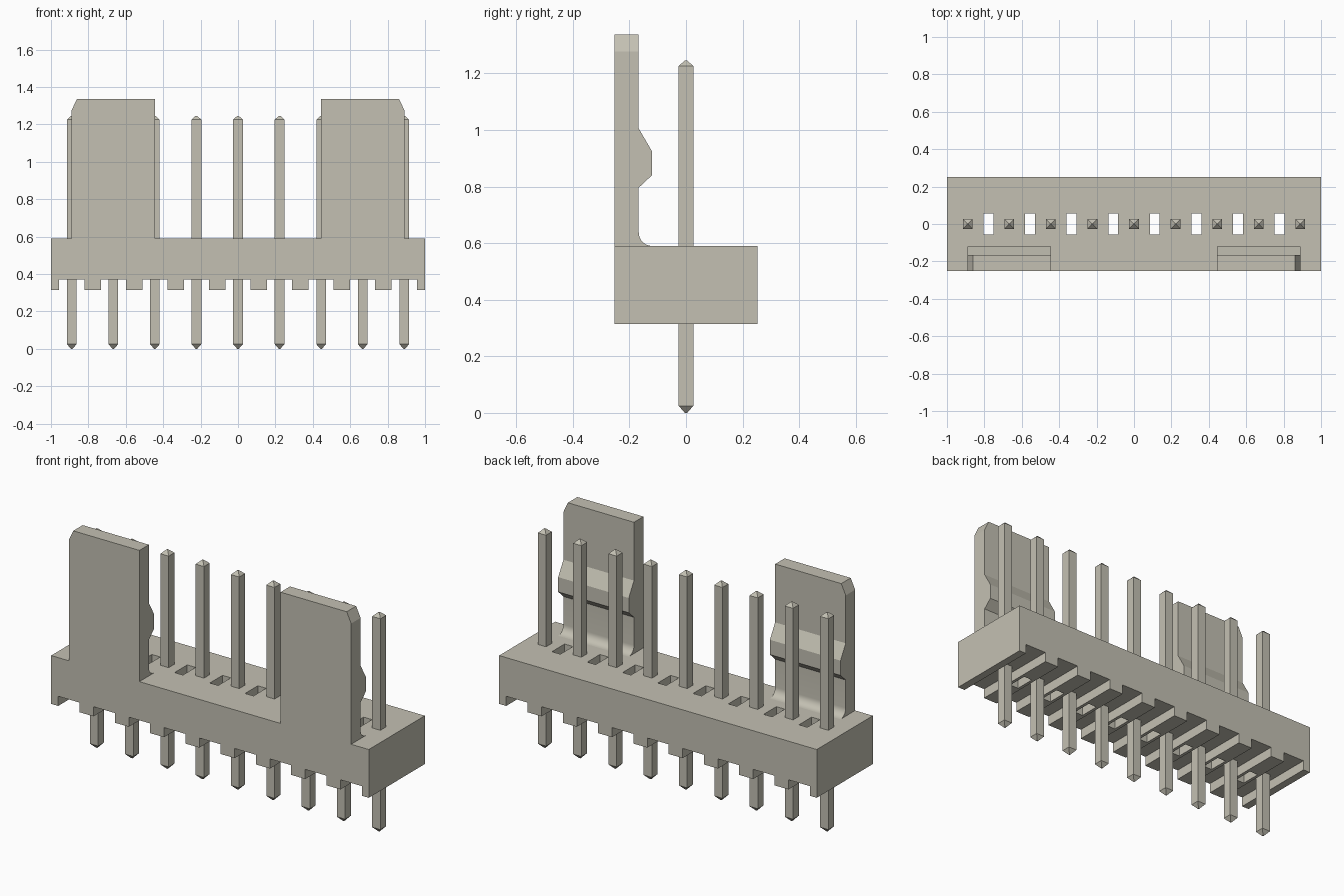
import bpy
import bmesh
import math
from mathutils import Vector

cube = bpy.data.objects.get("Cube")
if cube:
    bpy.data.objects.remove(cube, do_unlink=True)

PITCH = 2 / 9
PINS = 9
BASE_BOTTOM, GROOVE_TOP, BASE_TOP = 0.315, 0.37, 0.59
DEPTH = 0.252
PIN_XS = [(i - (PINS - 1) / 2) * PITCH for i in range(PINS)]

COLOUR = (0.55, 0.53, 0.45, 1)
mat = bpy.data.materials.new("warm grey")
mat.use_nodes = True
mat.diffuse_color = COLOUR
mat.node_tree.nodes["Principled BSDF"].inputs["Base Color"].default_value = COLOUR


def finish(bm, name):
    bmesh.ops.recalc_face_normals(bm, faces=bm.faces[:])
    mesh = bpy.data.meshes.new(name)
    bm.to_mesh(mesh)
    bm.free()
    mesh.materials.append(mat)
    ob = bpy.data.objects.new(name, mesh)
    bpy.context.collection.objects.link(ob)
    return ob


def extrude(points, direction):
    """Closed prism from a planar outline."""
    bm = bmesh.new()
    face = bm.faces.new([bm.verts.new(p) for p in points])
    new = bmesh.ops.extrude_face_region(bm, geom=[face], use_keep_orig=True)["geom"]
    bmesh.ops.translate(bm, vec=direction,
                        verts=[g for g in new if isinstance(g, bmesh.types.BMVert)])
    return bm


# Base: outline with a groove below every pin, extruded front to back
outline = [(-1, BASE_TOP), (-1, BASE_BOTTOM)]
for x in PIN_XS:
    a, b = x - 0.067, x + 0.067
    outline += [(a, BASE_BOTTOM), (a, GROOVE_TOP), (b, GROOVE_TOP), (b, BASE_BOTTOM)]
outline += [(1, BASE_BOTTOM), (1, BASE_TOP)]
base = finish(extrude([(x, -DEPTH, z) for x, z in outline], (0, 2 * DEPTH, 0)), "base")

# Through slots between neighbouring pins
bm = bmesh.new()
for x in PIN_XS[:-1]:
    new = bmesh.ops.create_cube(bm, size=1)["verts"]
    bmesh.ops.scale(bm, vec=(0.053, 0.114, 1), verts=new)
    bmesh.ops.translate(bm, vec=(x + PITCH / 2, 0, 0.5), verts=new)
cutter = finish(bm, "slot_cutter")
cutter.hide_render = True
mod = base.modifiers.new("slots", "BOOLEAN")
mod.operation, mod.solver, mod.object = "DIFFERENCE", "EXACT", cutter
bpy.context.view_layer.update()
cut_mesh = bpy.data.meshes.new_from_object(
    base.evaluated_get(bpy.context.evaluated_depsgraph_get()))
base.modifiers.clear()
base.data = cut_mesh
bpy.data.objects.remove(cutter, do_unlink=True)

# Square pins with tapered tips
RINGS = [(0.0, 0.004), (0.025, 0.026), (1.225, 0.026), (1.246, 0.004)]
for i, x in enumerate(PIN_XS):
    bm = bmesh.new()
    rings = [[bm.verts.new((x + sx * r, sy * r, z))
              for sx, sy in ((-1, -1), (1, -1), (1, 1), (-1, 1))] for z, r in RINGS]
    for lo, hi in zip(rings, rings[1:]):
        for k in range(4):
            n = (k + 1) % 4
            bm.faces.new((lo[k], lo[n], hi[n], hi[k]))
    bm.faces.new(rings[0])
    bm.faces.new(rings[-1])
    finish(bm, f"pin_{i + 1}")

# Locking tabs: side profile with a catch bump and a filleted foot
TAB_TOP, INNER, FILLET = 1.337, -0.167, 0.047
profile = [(-DEPTH, BASE_TOP), (-DEPTH, TAB_TOP), (INNER, TAB_TOP), (INNER, 1.005),
           (-0.12, 0.924), (-0.12, 0.84), (INNER, 0.796)]
for k in range(9):
    t = math.pi / 2 * k / 8
    profile.append((INNER + FILLET * (1 - math.cos(t)),
                    BASE_TOP + FILLET * (1 - math.sin(t))))

for name, side in (("left_tab", 1), ("right_tab", -1)):
    bm = extrude([(side * 2 * PITCH, y, z) for y, z in profile],
                 (side * 2 * PITCH, 0, 0))
    # Chamfer on the outer top corner
    corner = Vector((side * 4 * PITCH, 0, 1.277))
    res = bmesh.ops.bisect_plane(
        bm, geom=bm.verts[:] + bm.edges[:] + bm.faces[:], plane_co=corner,
        plane_no=(side * 0.06, 0, 0.028), clear_outer=True)
    rim = [e for e in bm.edges if e.is_boundary]
    bmesh.ops.holes_fill(bm, edges=rim, sides=0)
    tab = finish(bm, name)
    bpy.ops.object.select_all(action="DESELECT")
    tab.select_set(True)
    bpy.context.view_layer.objects.active = tab
    bpy.ops.object.shade_smooth_by_angle(angle=math.radians(25))
